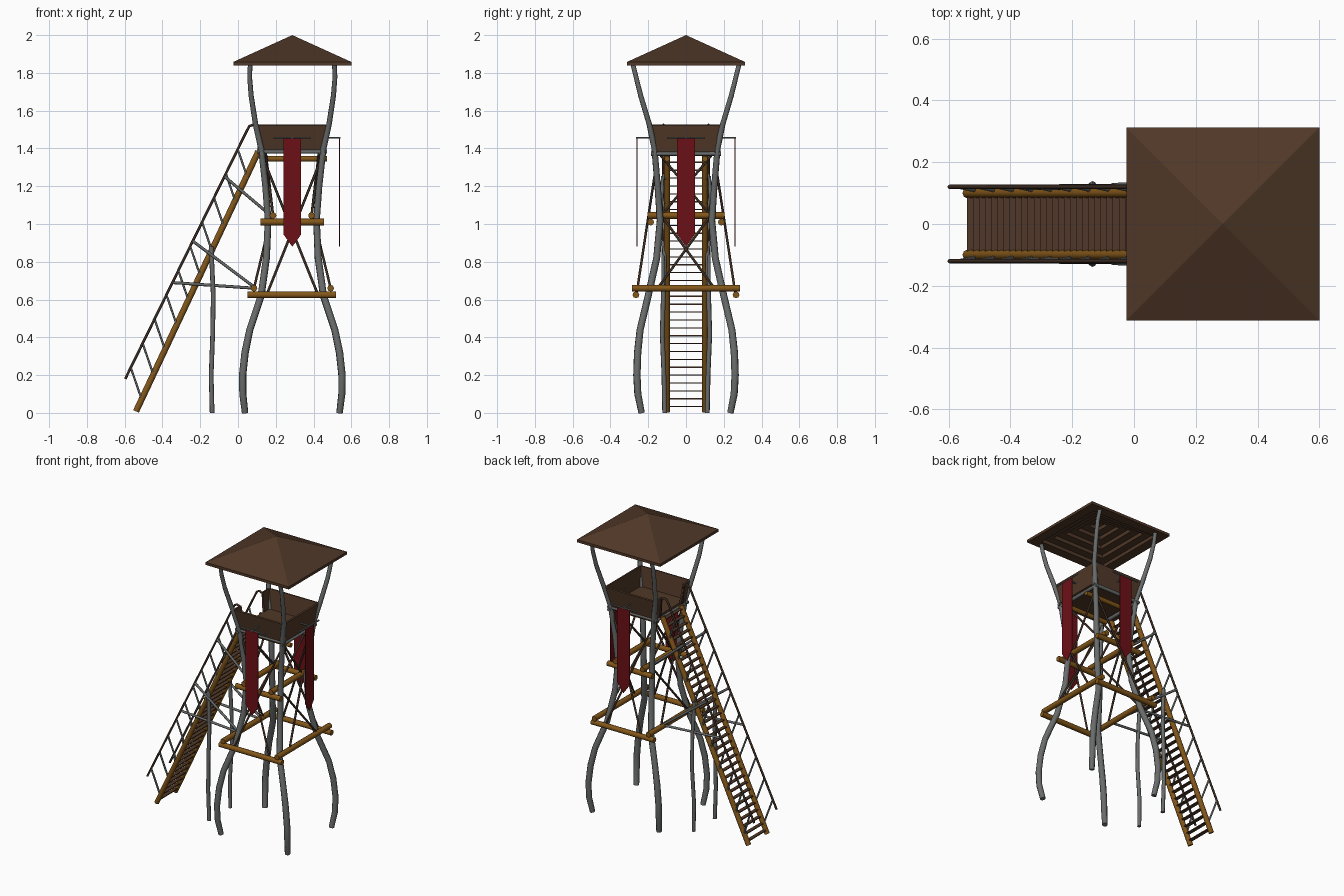
import bpy
from mathutils import Vector

if "Cube" in bpy.data.objects:
    bpy.data.objects.remove(bpy.data.objects["Cube"])

CX = 0.2875  # tower centre in x


def material(name, rgb):
    m = bpy.data.materials.new(name)
    m.diffuse_color = (*rgb, 1)
    m.use_nodes = True
    m.node_tree.nodes["Principled BSDF"].inputs["Base Color"].default_value = m.diffuse_color
    return m


PLANK = material("brown planks", (0.08, 0.039, 0.021))
DARK = material("dark brown poles", (0.045, 0.025, 0.016))
LOG = material("golden log", (0.23, 0.095, 0.01))
GREY = material("grey weathered wood", (0.14, 0.15, 0.145))
RED = material("red cloth", (0.15, 0.005, 0.008))


def mesh(name, verts, faces, mat, thick=0):
    me = bpy.data.meshes.new(name)
    me.from_pydata([tuple(v) for v in verts], [], faces)
    me.materials.append(mat)
    ob = bpy.data.objects.new(name, me)
    bpy.context.collection.objects.link(ob)
    if thick:
        mod = ob.modifiers.new("thickness", 'SOLIDIFY')
        mod.thickness = thick
        mod.offset = 0
    return ob


def tube(name, pts, r, mat, radii=None, res=2):
    """Round pole along a path, turned into a mesh."""
    cu = bpy.data.curves.new(name, 'CURVE')
    cu.dimensions = '3D'
    cu.bevel_depth = r
    cu.bevel_resolution = res
    cu.use_fill_caps = True
    sp = cu.splines.new('POLY')
    sp.points.add(len(pts) - 1)
    for i, p in enumerate(pts):
        sp.points[i].co = (*p, 1)
        sp.points[i].radius = radii[i] if radii else 1
    tmp = bpy.data.objects.new(name + "_path", cu)
    bpy.context.collection.objects.link(tmp)
    dg = bpy.context.evaluated_depsgraph_get()
    me = bpy.data.meshes.new_from_object(tmp.evaluated_get(dg))
    bpy.data.objects.remove(tmp)
    me.materials.clear()
    me.materials.append(mat)
    me.name = name
    ob = bpy.data.objects.new(name, me)
    bpy.context.collection.objects.link(ob)
    return ob


def box(name, lo, hi, mat):
    v = [(x, y, z) for x in (lo[0], hi[0]) for y in (lo[1], hi[1]) for z in (lo[2], hi[2])]
    f = [(0, 1, 3, 2), (4, 6, 7, 5), (0, 4, 5, 1), (2, 3, 7, 6), (0, 2, 6, 4), (1, 5, 7, 3)]
    return mesh(name, v, f, mat)


# Bowed main legs: x offset, y offset, height
LEG = [(.25, .235, 0), (.262, .255, .1), (.263, .26, .2), (.25, .256, .32), (.225, .243, .44),
       (.165, .2, .62), (.137, .155, .82), (.128, .137, 1.02), (.142, .15, 1.2),
       (.165, .167, 1.4), (.195, .195, 1.53), (.218, .24, 1.68), (.226, .265, 1.78), (.222, .285, 1.86)]
RAD = [1, 1.1, 1.15, 1.15, 1.1, 1.1, 1.1, 1.05, 1, .95, .85, .8, .75, .75]
for sx in (-1, 1):
    for sy in (-1, 1):
        tube("main_leg", [(CX + sx * a, sy * b, z) for a, b, z in LEG], .0175, GREY, RAD)

for s in (-1, 1):
    # Horizontal log beams, lower and middle
    tube("lower_beam_x", [(.05, s * .265, .625), (.52, s * .265, .625)], .018, LOG)
    tube("lower_beam_y", [(CX + s * .203, -.285, .66), (CX + s * .203, .285, .66)], .018, LOG)
    tube("middle_beam_x", [(.118, s * .187, 1.01), (.455, s * .187, 1.01)], .018, LOG)
    tube("middle_beam_y", [(CX + s * .102, -.205, 1.045), (CX + s * .102, .205, 1.045)], .018, LOG)
    # Platform supports
    tube("floor_beam", [(.14, s * .1, 1.345), (.47, s * .1, 1.345)], .015, LOG)
    tube("floor_edge_x", [(.1, s * .165, 1.383), (.47, s * .165, 1.383)], .011, GREY)
    tube("floor_edge_y", [(CX + s * .165, -.185, 1.372), (CX + s * .165, .185, 1.372)], .011, GREY)
    # Crossed braces
    for d in (-1, 1):
        tube("front_back_brace", [(CX + d * .13, s * .26, .64), (CX - d * .155, s * .152, 1.35)], .007, DARK, res=1)
        tube("side_brace_low", [(CX + s * .203, d * .15, .66), (CX + s * .11, -d * .13, 1.045)], .007, DARK, res=1)
        tube("side_brace_high", [(CX + s * .102, d * .13, 1.045), (CX + s * .14, -d * .14, 1.37)], .007, DARK, res=1)

# Platform floor and flared walls
box("platform_floor", (CX - .17, -.168, 1.385), (CX + .17, .168, 1.4), PLANK)
B, T, Z0, Z1 = (.17, .165), (.185, .19), 1.39, 1.525


def wall(name, a, b):
    """Wall panel between two corner factors (x, y in -1..1)."""
    v = [(CX + a[0] * B[0], a[1] * B[1], Z0), (CX + b[0] * B[0], b[1] * B[1], Z0),
         (CX + b[0] * T[0], b[1] * T[1], Z1), (CX + a[0] * T[0], a[1] * T[1], Z1)]
    mesh(name, v, [(0, 1, 2, 3)], PLANK, .012)


wall("front_wall", (-1, -1), (1, -1))
wall("back_wall", (-1, 1), (1, 1))
wall("right_wall", (1, -1), (1, 1))
wall("entry_wall_front", (-1, -1), (-1, -.62))
wall("entry_wall_back", (-1, .62), (-1, 1))

# Pyramid roof with stepped underside
prof = [(.3125, 1.858), (.3125, 1.84), (.3, 1.84)]
w, z = .3, 1.84
for i in range(5):
    w -= .052
    prof.append((w, z))
    z = 1.978 - .464 * w
    prof.append((w, z))
verts = [(CX, 0, 2.0)]
for w, z in prof:
    verts += [(CX + a * w, b * w, z) for a, b in ((-1, -1), (1, -1), (1, 1), (-1, 1))]
faces = [(0, 1 + k, 1 + (k + 1) % 4) for k in range(4)]
for i in range(len(prof) - 1):
    for k in range(4):
        p, q = 1 + 4 * i + k, 1 + 4 * i + (k + 1) % 4
        faces.append((p, p + 4, q + 4, q))
n = len(verts)
faces.append((n - 1, n - 2, n - 3, n - 4))
mesh("roof", verts, faces, PLANK)

# Banners on front, back and right
for name, d, wallo, out in (("front", Vector((0, -1, 0)), .175, .26),
                            ("back", Vector((0, 1, 0)), .175, .26),
                            ("right", Vector((1, 0, 0)), .17, .25)):
    c = Vector((CX, 0, 0))
    t = Vector((-d.y, d.x, 0))
    up = Vector((0, 0, 1))
    o = c + d * out
    tube(name + "_banner_rod", [o - t * .1 + up * 1.457, o + t * .1 + up * 1.457], .005, GREY, res=1)
    tube(name + "_banner_bracket", [c + d * wallo + up * 1.457, o + d * .005 + up * 1.457], .005, GREY, res=1)
    outline = [(-.047, 1.457), (-.047, .945), (0, .88), (.047, .945), (.047, 1.457)]
    mesh(name + "_banner", [o + t * a + up * h for a, h in outline], [(0, 1, 2, 3, 4)], RED, .004)

# Stairs: stringers, railings, posts, supports
S0, S1 = Vector((-.54, 0, .008)), Vector((.108, 0, 1.385))
for s in (-1, 1):
    y = Vector((0, s * .1, 0))
    tube("stair_stringer", [S0 + y, S1 + y], .0165, LOG)
    ry = s * .12
    tube("stair_rail", [(-.597, ry, .18), (.045, ry, 1.49), (.06, ry, 1.518), (.08, ry, 1.525),
                        (.1, ry, 1.515), (.112, ry, 1.39)], .007, DARK)
    for k in range(10):
        dx, dz = .0629 * k, .1285 * k
        tube("rail_post", [(-.513 + dx, s * .108, .08 + dz), (-.567 + dx, ry, .238 + dz)], .006, GREY, res=1)
    tube("stair_support_leg", [(-.137, s * .113, 0), (-.142, s * .117, .2), (-.134, s * .126, .42),
                               (-.131, s * .12, .62), (-.142, s * .113, .88)], .0125, GREY)
    tube("stair_brace_high", [(-.07, s * .125, 1.25), (.15, s * .13, 1.065)], .008, GREY)
    tube("stair_brace_middle", [(-.24, s * .122, .91), (.088, s * .122, .665)], .008, GREY)
    tube("stair_brace_low", [(-.35, s * .118, .69), (.088, s * .118, .66)], .008, GREY)

# Stair treads
N = 33
for i in range(N):
    p = S0.lerp(S1, (i + .6) / N)
    box("stair_tread", (p.x - .012, -.092, p.z - .003), (p.x + .012, .092, p.z + .003), PLANK)
